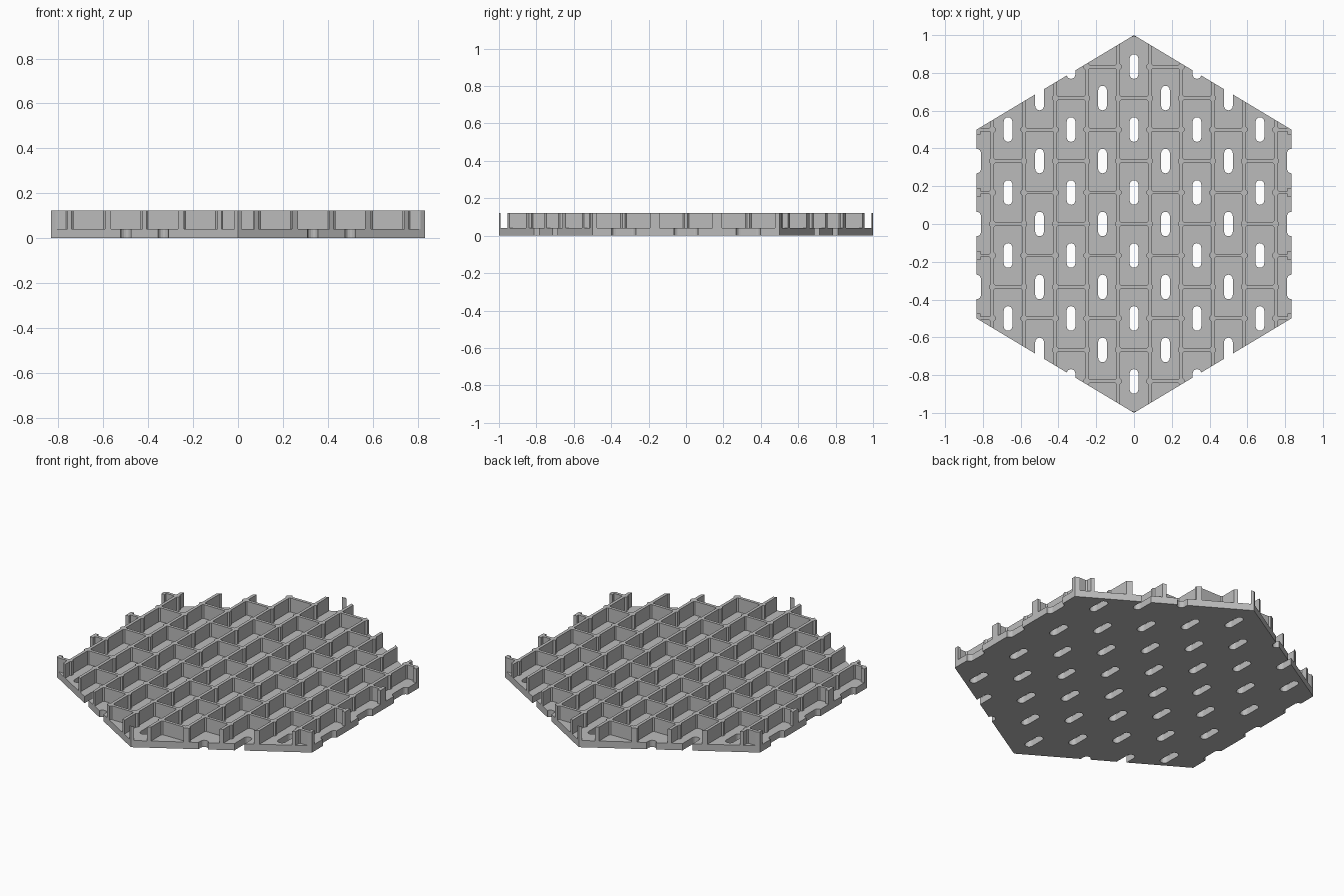
import bpy, bmesh, math
from mathutils import Vector, Matrix

if "Cube" in bpy.data.objects:
    bpy.data.objects.remove(bpy.data.objects["Cube"])

P = 1 / 6              # grid pitch
W, H = 5 * P, 1.0      # half width and half length of the hexagon
FLOOR, TOP = 0.04, 0.122
WALL, POST = 0.018, 0.019

grey = bpy.data.materials.new("plain_grey")
grey.use_nodes = True
grey.diffuse_color = (0.5, 0.5, 0.5, 1)
grey.node_tree.nodes["Principled BSDF"].inputs["Base Color"].default_value = (0.5, 0.5, 0.5, 1)


def make_object(name, bm):
    bmesh.ops.recalc_face_normals(bm, faces=bm.faces)
    mesh = bpy.data.meshes.new(name)
    bm.to_mesh(mesh)
    bm.free()
    mesh.materials.append(grey)
    obj = bpy.data.objects.new(name, mesh)
    bpy.context.collection.objects.link(obj)
    return obj


def prism(outline, z0, z1):
    bm = bmesh.new()
    face = bm.faces.new([bm.verts.new((x, y, z0)) for x, y in outline])
    ext = bmesh.ops.extrude_face_region(bm, geom=[face])
    verts = [v for v in ext["geom"] if isinstance(v, bmesh.types.BMVert)]
    bmesh.ops.translate(bm, verts=verts, vec=(0, 0, z1 - z0))
    return bm


def add_to(target, part):
    mesh = bpy.data.meshes.new("part")
    part.to_mesh(mesh)
    part.free()
    target.from_mesh(mesh)
    bpy.data.meshes.remove(mesh)


# Six outer sides of the hexagon, used to trim whatever stands on the floor
hexagon = [(0, H), (-W, H / 2), (-W, -H / 2), (0, -H), (W, -H / 2), (W, H / 2)]
sides = []
for i, a in enumerate(hexagon):
    b = hexagon[(i + 1) % 6]
    sides.append((Vector((*a, 0)), Vector((b[1] - a[1], a[0] - b[0], 0)).normalized()))


def add_trimmed(target, outline, z0=FLOOR - 0.004):
    part = prism(outline, z0, TOP)
    for co, no in sides:
        cut = bmesh.ops.bisect_plane(part, geom=part.verts[:] + part.edges[:] + part.faces[:],
                                     plane_co=co, plane_no=no, clear_outer=True)
        edges = [e for e in cut["geom_cut"] if isinstance(e, bmesh.types.BMEdge)]
        if edges and part.faces:
            bmesh.ops.holes_fill(part, edges=[e for e in part.edges if e.is_boundary])
    add_to(target, part)


def rect(x, y, w, l):
    return [(x - w / 2, y - l / 2), (x + w / 2, y - l / 2),
            (x + w / 2, y + l / 2), (x - w / 2, y + l / 2)]


def ring(x, y, r, n):
    return [(x + r * math.cos(math.tau * (i + 0.5) / n),
             y + r * math.sin(math.tau * (i + 0.5) / n)) for i in range(n)]


def slot(x, y, r=0.023, length=0.13, n=8):
    pts = []
    for side in (1, -1):
        for i in range(n + 1):
            a = math.pi * i / n
            pts.append((x + side * r * math.cos(a),
                        y + side * (length / 2 - r + r * math.sin(a))))
    return pts


# Floor plate with staggered slots
floor = make_object("floor_plate", prism(hexagon, 0, FLOOR))
slots = bmesh.new()
for i in range(-5, 6):
    for j in range(-6, 7):
        if (i + j) % 2:
            add_to(slots, prism(slot(i * P, j * P), -0.1, 0.2))
cutter = make_object("slot_cutter", slots)
cutter.hide_render = True
mod = floor.modifiers.new("slots", "BOOLEAN")
mod.operation, mod.solver, mod.object = "DIFFERENCE", "EXACT", cutter
bpy.context.view_layer.update()
cut_mesh = bpy.data.meshes.new_from_object(
    floor.evaluated_get(bpy.context.evaluated_depsgraph_get()))
floor.modifiers.clear()
floor.data = cut_mesh
bpy.data.objects.remove(cutter)

# Long walls running front to back, posts at every junction
long_walls, posts = bmesh.new(), bmesh.new()
for i in range(-5, 5):
    x = (i + 0.5) * P
    add_trimmed(long_walls, rect(x, 0, WALL, 2 * H))
    for j in range(-6, 7):
        if abs(j * P) < H - abs(x) * 0.6 + 0.02:
            add_trimmed(posts, ring(x, j * P, POST, 8))

# Short cross walls, staggered like bricks
cross_walls = bmesh.new()
for i in range(-5, 6):
    for j in range(-6, 7):
        if (i + j) % 2 == 0:
            add_trimmed(cross_walls, rect(i * P, j * P, P, WALL))

# Thickened wall ends along the two straight sides
edge_blocks = bmesh.new()
for side in (-1, 1):
    for j in (-3, -1, 1, 3):
        add_trimmed(edge_blocks, rect(side * W, j * P, 0.04, 0.05))

make_object("long_walls", long_walls)
make_object("junction_posts", posts)
make_object("cross_walls", cross_walls)
make_object("edge_blocks", edge_blocks)
